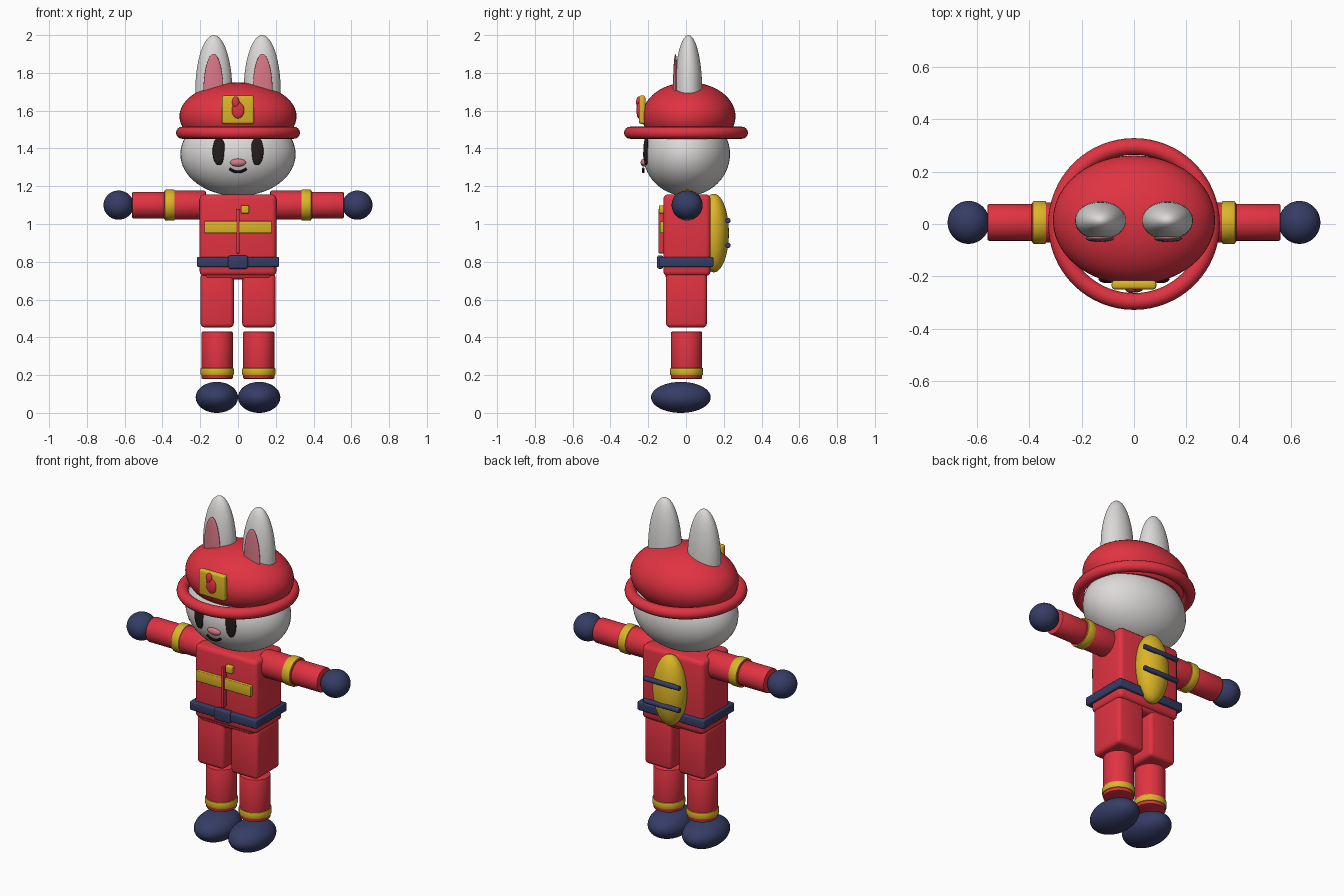
import bpy, bmesh, math
from mathutils import Matrix, Vector

if "Cube" in bpy.data.objects:
    bpy.data.objects.remove(bpy.data.objects["Cube"])


def material(name, rgb):
    m = bpy.data.materials.new(name)
    m.diffuse_color = (*rgb, 1)
    m.use_nodes = True
    m.node_tree.nodes["Principled BSDF"].inputs["Base Color"].default_value = m.diffuse_color
    return m


RED = material("red", (0.75, 0.033, 0.053))
WHITE = material("soft white", (0.72, 0.70, 0.69))
NAVY = material("navy", (0.036, 0.046, 0.13))
YELLOW = material("yellow", (0.71, 0.46, 0.02))
PINK = material("pink", (0.68, 0.19, 0.24))
BLACK = material("near black", (0.018, 0.012, 0.012))


def finish(name, bm, mat):
    me = bpy.data.meshes.new(name)
    bmesh.ops.recalc_face_normals(bm, faces=bm.faces)
    bm.to_mesh(me)
    bm.free()
    me.materials.append(mat)
    ob = bpy.data.objects.new(name, me)
    bpy.context.collection.objects.link(ob)
    bpy.ops.object.select_all(action='DESELECT')
    bpy.context.view_layer.objects.active = ob
    ob.select_set(True)
    bpy.ops.object.shade_smooth_by_angle(angle=math.radians(40))
    return ob


def ball(name, loc, radii, mat, cut_z=None):
    """Ellipsoid, optionally cut flat below cut_z."""
    bm = bmesh.new()
    bmesh.ops.create_uvsphere(bm, u_segments=48, v_segments=28, radius=1)
    bmesh.ops.transform(bm, verts=bm.verts,
                        matrix=Matrix.Translation(loc) @ Matrix.Diagonal((*radii, 1)))
    if cut_z is not None:
        geom = bm.verts[:] + bm.edges[:] + bm.faces[:]
        bmesh.ops.bisect_plane(bm, geom=geom, plane_co=(0, 0, cut_z),
                               plane_no=(0, 0, 1), clear_inner=True)
        bmesh.ops.holes_fill(bm, edges=[e for e in bm.edges if e.is_boundary])
    return finish(name, bm, mat)


def box(name, lo, hi, mat, bevel=0.0, segments=3):
    """Box between two corners with rounded edges."""
    lo, hi = Vector(lo), Vector(hi)
    bm = bmesh.new()
    bmesh.ops.create_cube(bm, size=1)
    bmesh.ops.transform(bm, verts=bm.verts, matrix=Matrix.Translation((lo + hi) / 2)
                        @ Matrix.Diagonal((*(hi - lo), 1)))
    if bevel:
        bmesh.ops.bevel(bm, geom=bm.edges[:], offset=bevel, segments=segments,
                        profile=0.5, affect='EDGES')
    return finish(name, bm, mat)


def tube(name, start, end, radius, mat, bevel=0.006):
    """Capped cylinder between two points with softened rims."""
    start, end = Vector(start), Vector(end)
    bm = bmesh.new()
    bmesh.ops.create_cone(bm, cap_ends=True, segments=40, radius1=radius,
                          radius2=radius, depth=(end - start).length)
    rims = [e for e in bm.edges if any(len(f.verts) > 4 for f in e.link_faces)]
    bmesh.ops.bevel(bm, geom=rims, offset=bevel, segments=2, profile=0.5, affect='EDGES')
    turn = (end - start).to_track_quat('Z', 'Y').to_matrix().to_4x4()
    bmesh.ops.transform(bm, verts=bm.verts,
                        matrix=Matrix.Translation((start + end) / 2) @ turn)
    return finish(name, bm, mat)


def ring(name, centre, major, minor, mat, a0=0.0, a1=math.tau, upright=False):
    """Torus or open torus arc, flat or standing in the front plane."""
    bm = bmesh.new()
    full = a1 - a0 > 6.28
    n, k = (64, 16) if full else (14, 8)
    rows = []
    for i in range(n if full else n + 1):
        a = a0 + (a1 - a0) * i / n
        row = []
        for j in range(k):
            b = math.tau * j / k
            r, h = major + minor * math.cos(b), minor * math.sin(b)
            u, v = r * math.cos(a), r * math.sin(a)
            row.append(bm.verts.new(Vector(centre) + Vector((u, h, v) if upright else (u, v, h))))
        rows.append(row)
    for i in range(n):
        p, q = rows[i], rows[(i + 1) % len(rows)]
        for j in range(k):
            bm.faces.new((p[j], q[j], q[(j + 1) % k], p[(j + 1) % k]))
    if not full:
        bm.faces.new(rows[0])
        bm.faces.new(rows[-1])
    return finish(name, bm, mat)


# Head and face
ball("head", (0, 0.003, 1.37), (0.305, 0.23, 0.222), WHITE)
ball("nose", (0, -0.222, 1.325), (0.042, 0.018, 0.021), PINK)
ring("mouth", (0, -0.226, 1.342), 0.066, 0.007, BLACK,
     math.radians(227), math.radians(313), upright=True)

# Helmet with brim and badge
ball("helmet_dome", (0, 0.015, 1.57), (0.31, 0.247, 0.18), RED, cut_z=1.47)
ring("helmet_brim", (0, 0, 1.483), 0.296, 0.032, RED)
box("helmet_badge", (-0.085, -0.25, 1.53), (0.085, -0.215, 1.68), YELLOW, 0.012)
ball("badge_flame_base", (0, -0.25, 1.602), (0.033, 0.012, 0.043), RED)
ball("badge_flame_tip", (-0.012, -0.25, 1.645), (0.019, 0.014, 0.03), RED)

# Jacket torso and hips
box("torso", (-0.203, -0.12, 0.725), (0.203, 0.13, 1.157), RED, 0.025)
box("hips", (-0.185, -0.11, 0.705), (0.185, 0.113, 0.79), RED, 0.025)
box("belt", (-0.218, -0.143, 0.773), (0.218, 0.145, 0.825), NAVY, 0.008)
box("belt_buckle", (-0.052, -0.153, 0.763), (0.052, -0.12, 0.833), NAVY, 0.01)
box("chest_stripe", (-0.178, -0.138, 0.952), (0.178, -0.115, 1.015), YELLOW, 0.004)
box("jacket_zipper", (-0.008, -0.146, 0.845), (0.008, -0.115, 1.08), RED, 0.003)
box("chest_pin", (0.016, -0.144, 1.056), (0.058, -0.115, 1.098), YELLOW, 0.005)

# Air tank with straps on the back
ball("air_tank", (0, 0.147, 0.952), (0.1, 0.08, 0.208), YELLOW)
for label, z in (("upper", 1.018), ("lower", 0.887)):
    tube(label + "_tank_strap", (-0.115, 0.222, z), (0.115, 0.222, z), 0.014, NAVY, 0.003)

# Paired parts
for side, s in (("left", 1), ("right", -1)):
    # Ears and eyes
    ball(side + "_ear", (s * 0.128, 0.013, 1.7), (0.098, 0.073, 0.3), WHITE)
    ball(side + "_inner_ear", (s * 0.13, -0.056, 1.7), (0.053, 0.013, 0.2), PINK)
    ball(side + "_eye", (s * 0.101, -0.211, 1.385), (0.034, 0.015, 0.074), BLACK)
    # Arm along x
    y, z = 0.006, 1.1
    tube(side + "_upper_arm", (s * 0.17, y, z), (s * 0.393, y, z), 0.077, RED, 0.01)
    tube(side + "_forearm", (s * 0.36, y, z), (s * 0.56, y, z), 0.07, RED)
    tube(side + "_arm_band", (s * 0.335, y, z), (s * 0.388, y, z), 0.082, YELLOW)
    ball(side + "_glove", (s * 0.632, y, z), (0.08, 0.082, 0.077), NAVY)
    # Leg and boot
    x = s * 0.11
    box(side + "_thigh", (x - 0.088, -0.106, 0.452), (x + 0.088, 0.111, 0.74), RED, 0.022)
    tube(side + "_shin", (x, 0.003, 0.18), (x, 0.003, 0.43), 0.083, RED)
    tube(side + "_ankle_band", (x, 0.003, 0.199), (x, 0.003, 0.238), 0.088, YELLOW)
    ball(side + "_boot", (s * 0.112, -0.027, 0.082), (0.112, 0.158, 0.082), NAVY)
